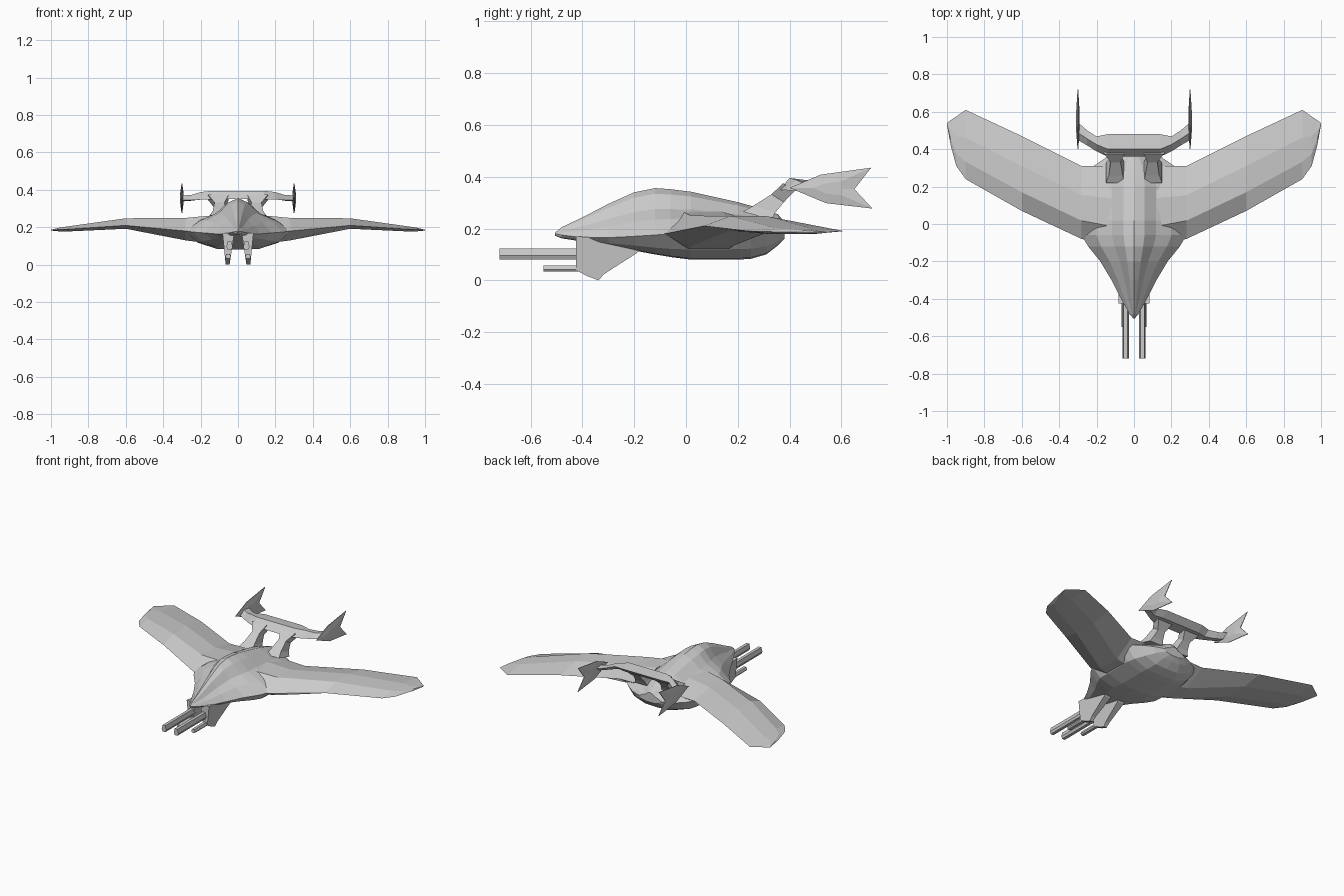
import bpy, bmesh

if "Cube" in bpy.data.objects:
    bpy.data.objects.remove(bpy.data.objects["Cube"])


def loft(name, rings, mirror=False):
    """Skin a list of closed rings of 3D points and cap both ends."""
    bm = bmesh.new()
    vs = [[bm.verts.new(p) for p in ring] for ring in rings]
    n = len(rings[0])
    for a, b in zip(vs, vs[1:]):
        for i in range(n):
            j = (i + 1) % n
            bm.faces.new((a[i], a[j], b[j], b[i]))
    bm.faces.new(vs[0])
    bm.faces.new(vs[-1])
    bmesh.ops.triangulate(bm, faces=[f for f in bm.faces if len(f.verts) > 4])
    bmesh.ops.recalc_face_normals(bm, faces=bm.faces)
    me = bpy.data.meshes.new(name)
    bm.to_mesh(me)
    bm.free()
    ob = bpy.data.objects.new(name, me)
    bpy.context.collection.objects.link(ob)
    if mirror:
        m = ob.modifiers.new("mirror", 'MIRROR')
        m.use_mirror_merge = False
    return ob


# Fuselage: ridged back, flat belly (y, half width, top, edge, bottom)
def body_ring(y, w, zt, ze, zb):
    half = [(.2, .88), (.42, .55), (.72, .33), (1, 0), (.78, -.65), (.4, -.96)]
    pts = [(x * w, ze + f * ((zt - ze) if f > 0 else (ze - zb))) for x, f in half]
    ring = [(0, zt)] + pts + [(0, zb)] + [(-x, z) for x, z in reversed(pts)]
    return [(x, y, z) for x, z in ring]


body = [(-.505, .004, .185, .18, .172), (-.48, .025, .205, .175, .162),
        (-.40, .07, .243, .165, .150), (-.30, .12, .295, .165, .132),
        (-.20, .18, .34, .17, .115), (-.12, .245, .356, .175, .10),
        (-.06, .28, .352, .18, .09), (.02, .28, .342, .19, .08),
        (.20, .28, .302, .195, .08), (.25, .265, .288, .195, .083),
        (.31, .215, .270, .19, .10), (.355, .15, .255, .185, .135),
        (.38, .08, .225, .185, .16)]
loft("fuselage", [body_ring(*s) for s in body])


# Swept wings (x, leading y, trailing y, leading z, trailing z, top, bottom)
def wing_ring(x, y0, y1, z0, z1, zt, zb):
    c = y1 - y0
    return [(x, y0, z0), (x, y0 + .25 * c, zt), (x, y0 + .6 * c, zt),
            (x, y1, z1), (x, y0 + .65 * c, zb), (x, y0 + .25 * c, zb)]


wing = [(.12, -.12, .31, .18, .22, .265, .11), (.28, -.08, .31, .18, .215, .25, .13),
        (.60, .07, .47, .21, .215, .248, .192), (.90, .24, .61, .19, .19, .206, .178),
        (.95, .31, .575, .188, .188, .199, .178), (.98, .42, .555, .186, .186, .192, .18),
        (1.0, .53, .54, .185, .185, .187, .183)]
loft("wing", [wing_ring(*s) for s in wing], True)


# Tail struts: (y front, z front, y back, z back, inner x, outer x)
def strut_ring(y0, z0, y1, z1, xa, xb):
    return [(xa, y0, z0), (xb, y0, z0), (xb, y1, z1), (xa, y1, z1)]


strut = [(.22, .265, .33, .235, .05, .15), (.26, .288, .345, .262, .06, .135),
         (.33, .332, .378, .302, .072, .125), (.375, .375, .42, .345, .05, .16)]
loft("tail_strut", [strut_ring(*s) for s in strut], True)


# Tail crossbar with drooping arms; each section is (y, z) corners
def bar_rings():
    secs = [(.14, [(.36, .35), (.40, .395), (.48, .385), (.44, .35)]),
            (.20, [(.388, .348), (.425, .388), (.468, .38), (.43, .35)]),
            (.25, [(.42, .345), (.455, .373), (.50, .368), (.46, .342)]),
            (.302, [(.45, .345), (.49, .37), (.545, .365), (.50, .338)])]
    right = [[(x, y, z) for y, z in s] for x, s in secs]
    left = [[(-x, y, z) for x, y, z in r] for r in reversed(right)]
    return left + right


loft("tail_crossbar", bar_rings())

# Forked tail fins, thin at the rim
fin = [(.40, .357), (.52, .408), (.715, .435), (.65, .352), (.72, .277), (.54, .298)]


def fin_ring(x, k):
    return [(x, .54 + (y - .54) * k, .355 + (z - .355) * k) for y, z in fin]


loft("tail_fin", [fin_ring(.291, .35), fin_ring(.298, 1), fin_ring(.302, 1),
                  fin_ring(.309, .35)], True)

# Gun mounts under the nose, narrowing downward
mount = [(-.425, .17), (-.425, .04), (-.385, .018), (-.338, .0), (-.315, .025),
         (-.19, .105), (-.15, .15)]
loft("gun_mount", [[(.045 - .15 * z, y, z) for y, z in mount],
                   [(.066 + .1 * z, y, z) for y, z in mount]], True)


# Gun barrels, six sided
def barrel(name, x0, x1, z0, z1, y0, y1):
    dx, dz = (x1 - x0) * .2, (z1 - z0) * .35
    sec = [(x0, z0 + dz), (x0 + dx, z0), (x1 - dx, z0), (x1, z0 + dz),
           (x1 - dx, z1), (x0 + dx, z1)]
    loft(name, [[(x, y, z) for x, z in sec] for y in (y0, y1)], True)


barrel("upper_barrel", .028, .062, .080, .123, -.72, -.40)
barrel("lower_barrel", .038, .068, .034, .058, -.55, -.40)
